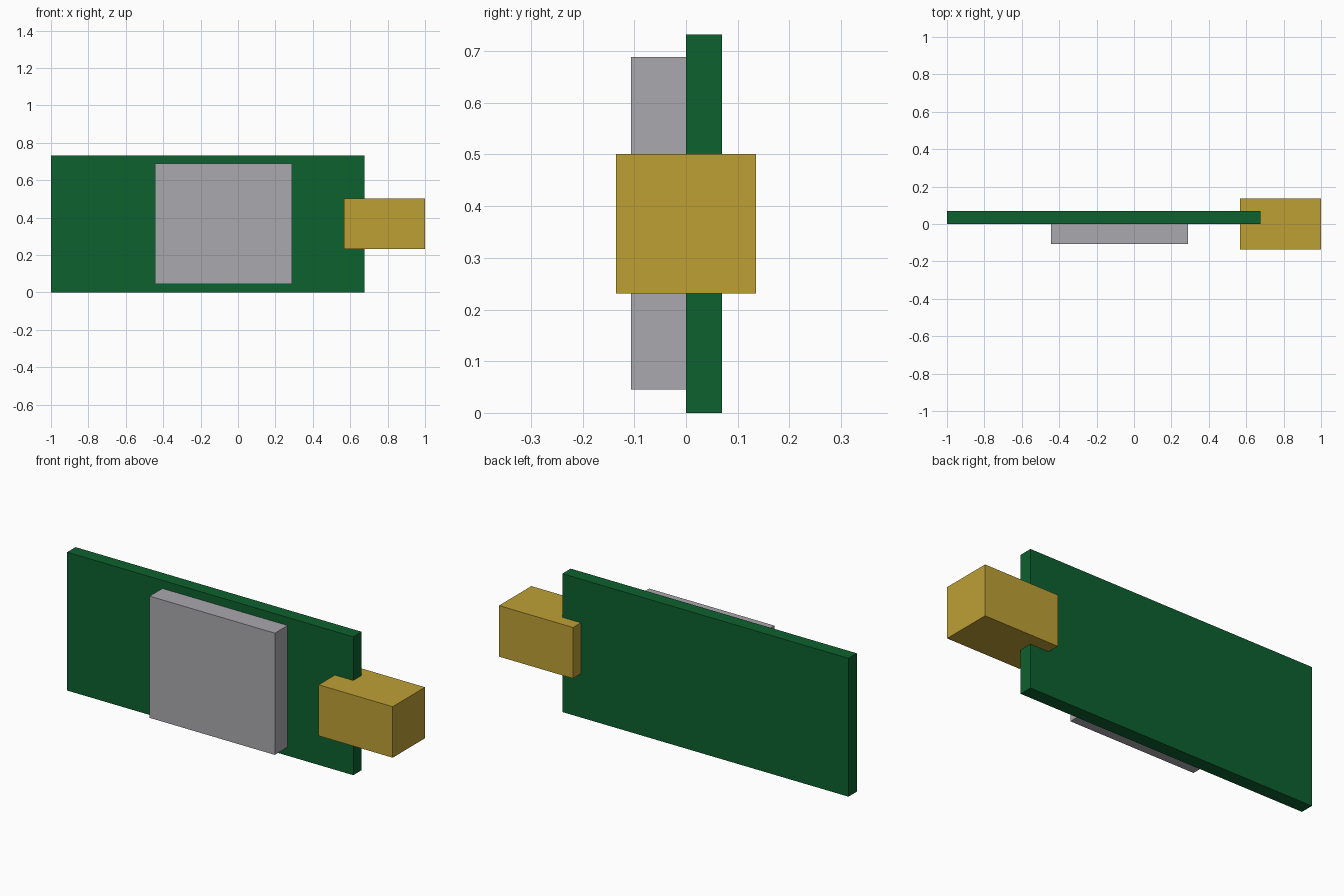
import bpy
from mathutils import Vector

cube = bpy.data.objects.get("Cube")
if cube:
    bpy.data.objects.remove(cube, do_unlink=True)


def material(name, rgb):
    mat = bpy.data.materials.new(name)
    mat.use_nodes = True
    mat.diffuse_color = (*rgb, 1)
    bsdf = next(n for n in mat.node_tree.nodes if n.type == "BSDF_PRINCIPLED")
    bsdf.inputs["Base Color"].default_value = (*rgb, 1)
    return mat


def box(name, low, high, mat):
    """Add a box spanning two opposite corners."""
    low, high = Vector(low), Vector(high)
    bpy.ops.mesh.primitive_cube_add(size=1, location=(low + high) / 2)
    obj = bpy.context.object
    obj.name = name
    obj.scale = high - low
    bpy.ops.object.transform_apply(location=False, rotation=False, scale=True)
    obj.data.materials.append(mat)
    return obj


green = material("board green", (0.004, 0.12, 0.028))
grey = material("chip grey", (0.402, 0.392, 0.423))
gold = material("connector gold", (0.515, 0.352, 0.036))

# Upright circuit board
box("circuit_board", (-1, 0, 0), (0.675, 0.07, 0.732), green)
# Chip package on the front face
box("chip", (-0.443, -0.106, 0.045), (0.29, 0, 0.689), grey)
# Connector block straddling the board's end
box("connector", (0.567, -0.135, 0.231), (1, 0.135, 0.501), gold)
